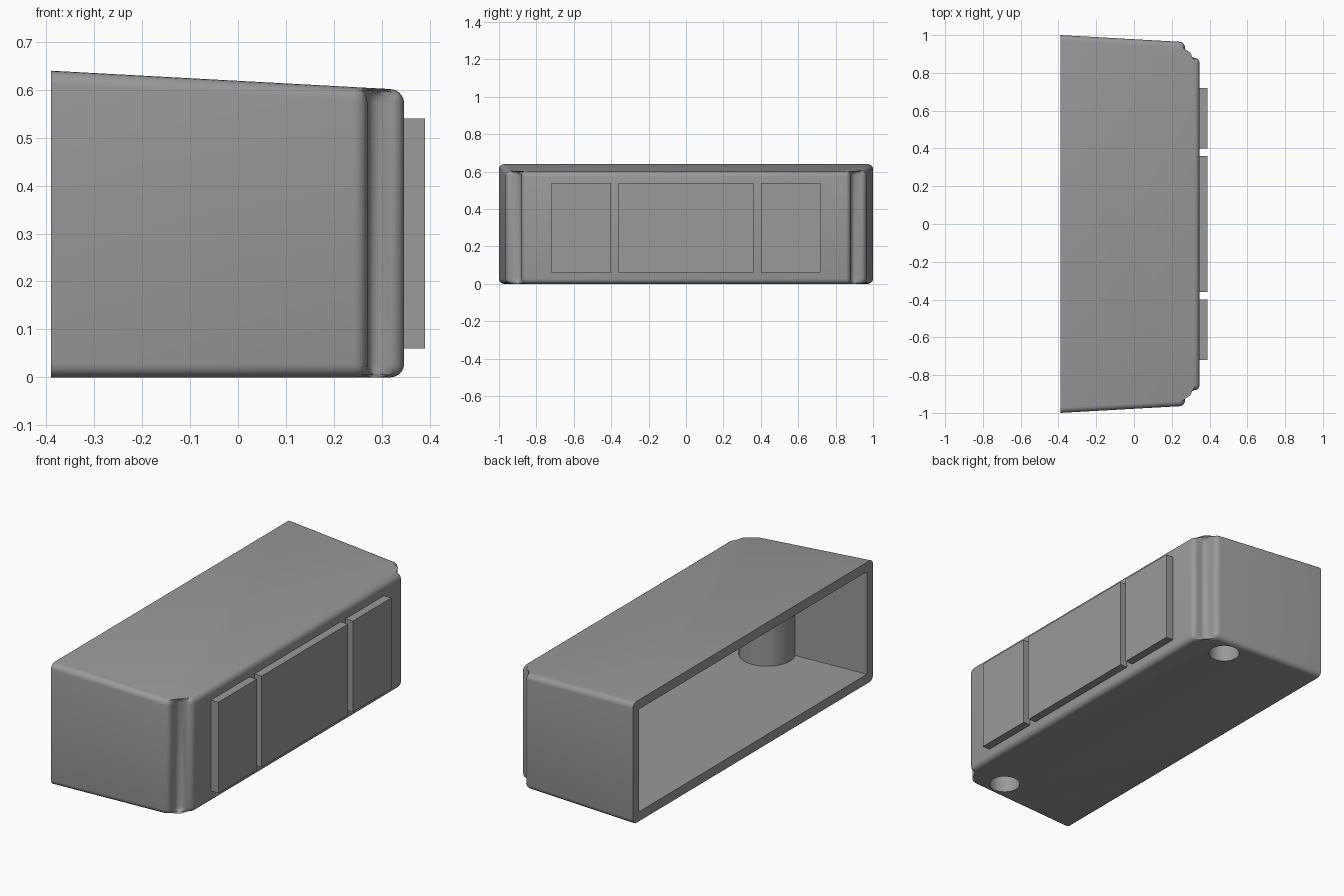
import bpy, bmesh, math

if "Cube" in bpy.data.objects:
    bpy.data.objects.remove(bpy.data.objects["Cube"])

BACK = -0.39            # open side of the shell
WALL = 0.05

grey = bpy.data.materials.new("plain grey")
grey.diffuse_color = (0.32, 0.32, 0.32, 1)
grey.use_nodes = True
grey.node_tree.nodes["Principled BSDF"].inputs["Base Color"].default_value = grey.diffuse_color


def add_object(name, bm):
    bmesh.ops.recalc_face_normals(bm, faces=bm.faces)
    mesh = bpy.data.meshes.new(name)
    bm.to_mesh(mesh)
    bm.free()
    mesh.materials.append(grey)
    ob = bpy.data.objects.new(name, mesh)
    bpy.context.collection.objects.link(ob)
    return ob


def stepped_block(name, half_plan, bottom, top_at, fillet=0):
    """Extrude a mirrored plan from the floor up to a sloping top."""
    plan = half_plan + [(x, -y) for x, y in reversed(half_plan)]
    bm = bmesh.new()
    low = [bm.verts.new((x, y, bottom)) for x, y in plan]
    high = [bm.verts.new((x, y, top_at(x))) for x, y in plan]
    bm.faces.new(low)
    bm.faces.new(high)
    n = len(plan)
    for i in range(n):
        j = (i + 1) % n
        bm.faces.new((low[i], low[j], high[j], high[i]))
    if fillet:
        # round everything except the rim of the open side
        edges = [e for e in bm.edges
                 if not all(abs(v.co.x - BACK) < 1e-4 for v in e.verts)]
        bmesh.ops.bevel(bm, geom=edges, offset=fillet, segments=5,
                        profile=0.5, affect='EDGES', clamp_overlap=True)
    return add_object(name, bm)


def cylinder(name, x, y, radius, z0, z1):
    bm = bmesh.new()
    bmesh.ops.create_cone(bm, cap_ends=True, segments=48, radius1=radius,
                          radius2=radius, depth=z1 - z0)
    bmesh.ops.translate(bm, verts=bm.verts, vec=(x, y, (z0 + z1) / 2))
    return add_object(name, bm)


def cut(target, tool):
    mod = target.modifiers.new("cut", 'BOOLEAN')
    mod.operation = 'DIFFERENCE'
    mod.solver = 'EXACT'
    mod.object = tool
    bpy.context.view_layer.objects.active = target
    bpy.ops.object.modifier_apply(modifier=mod.name)
    bpy.data.objects.remove(tool)


def top(x):
    return 0.64 - (x - BACK) * 0.054


# Outer shell with notched front corners
shell = stepped_block(
    "shell", [(BACK, 1.0), (0.27, 0.963), (0.27, 0.88), (0.347, 0.88)],
    0, top, fillet=0.028)

# Hollow, leaving two screw posts standing between floor and ceiling
hollow = stepped_block(
    "hollow", [(BACK - 0.1, 0.955), (0.22, 0.915), (0.22, 0.83), (0.297, 0.83)],
    WALL, lambda x: top(x) - WALL)
for side in (-1, 1):
    cut(hollow, cylinder("post", 0.13, side * 0.86, 0.135, -0.1, 0.8))
cut(shell, hollow)

# Blind screw holes up into the posts
for side in (-1, 1):
    cut(shell, cylinder("hole", 0.13, side * 0.86, 0.077, -0.1, 0.5))

bpy.ops.object.select_all(action='DESELECT')
shell.select_set(True)
bpy.context.view_layer.objects.active = shell
bpy.ops.object.shade_smooth_by_angle(angle=math.radians(35))

# Three flat panels on the front
for name, y0, y1 in (("left_panel", -0.72, -0.40),
                     ("middle_panel", -0.36, 0.36),
                     ("right_panel", 0.40, 0.72)):
    bm = bmesh.new()
    bmesh.ops.create_cube(bm, size=1)
    for v in bm.verts:
        v.co = (0.365 + v.co.x * 0.05, (y0 + y1) / 2 + v.co.y * (y1 - y0),
                0.30 + v.co.z * 0.48)
    add_object(name, bm)
